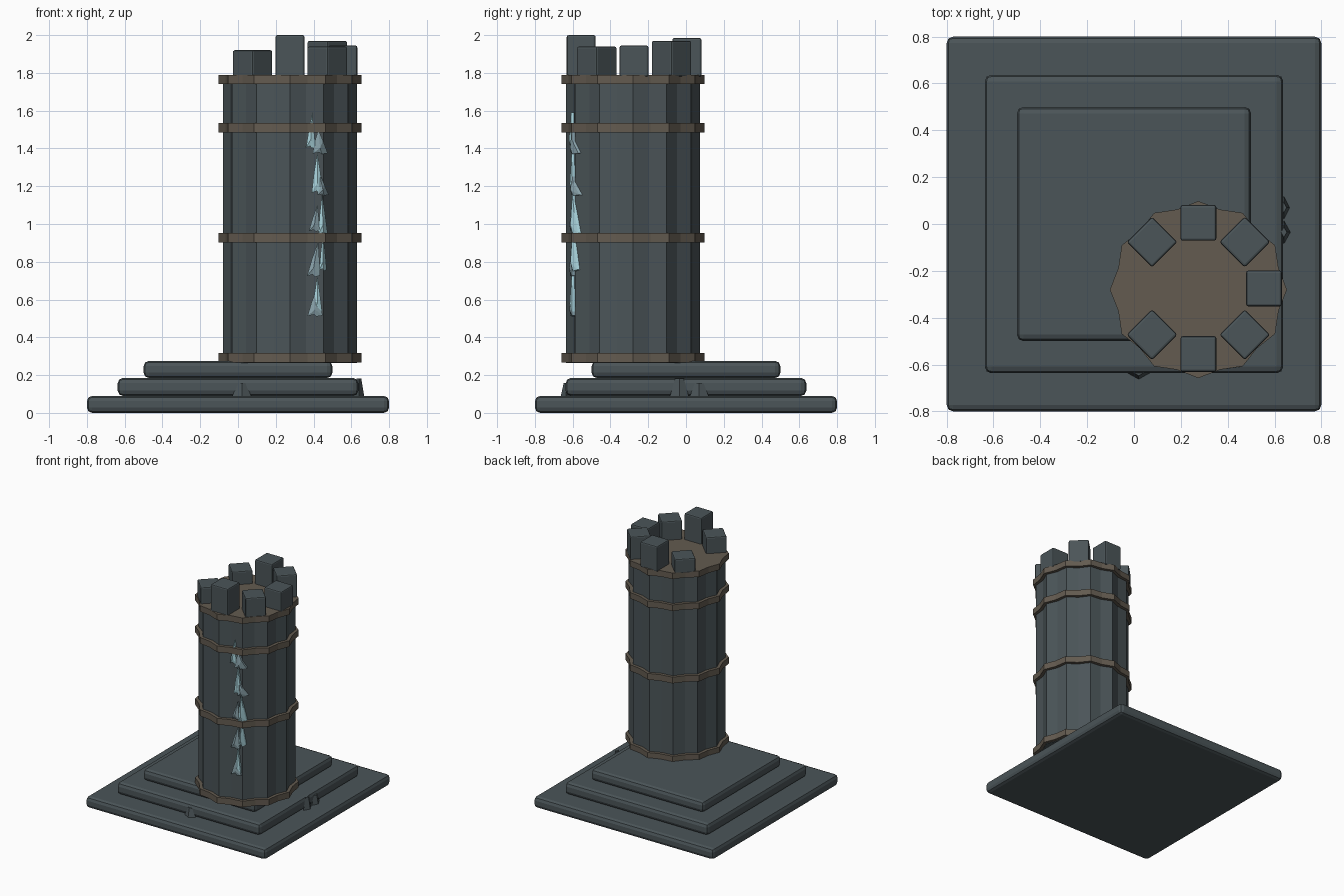
import bpy, bmesh, math
from mathutils import Vector

if "Cube" in bpy.data.objects:
    bpy.data.objects.remove(bpy.data.objects["Cube"])

CX, CY = 0.275, -0.28          # tower axis


def material(name, rgb):
    m = bpy.data.materials.new(name)
    m.diffuse_color = (*rgb, 1)
    m.use_nodes = True
    m.node_tree.nodes["Principled BSDF"].inputs["Base Color"].default_value = m.diffuse_color
    return m


STONE = material("slate_stone", (0.07, 0.09, 0.098))
TRIM = material("brown_trim", (0.125, 0.104, 0.08))
ICE = material("pale_ice", (0.40, 0.66, 0.72))
FROST = material("grey_frost", (0.25, 0.36, 0.40))


def finish(name, bm, mat):
    bmesh.ops.recalc_face_normals(bm, faces=bm.faces)
    me = bpy.data.meshes.new(name)
    bm.to_mesh(me)
    bm.free()
    me.materials.append(mat)
    ob = bpy.data.objects.new(name, me)
    bpy.context.collection.objects.link(ob)
    return ob


def box(name, center, size, mat, bevel, segments, angle=0.0):
    bm = bmesh.new()
    bmesh.ops.create_cube(bm, size=1)
    for v in bm.verts:
        v.co = Vector((v.co.x * size[0], v.co.y * size[1], v.co.z * size[2]))
    bmesh.ops.bevel(bm, geom=bm.edges[:], offset=bevel, segments=segments,
                    profile=0.5, affect='EDGES')
    ob = finish(name, bm, mat)
    ob.location = center
    ob.rotation_euler.z = angle
    return ob


def fluted(name, ridge, valley, z0, z1, mat):
    """Twelve-ridged column slice."""
    bm = bmesh.new()
    ring = []
    for i in range(24):
        a = math.radians(15 * i)
        r = valley if i % 2 else ridge
        ring.append(bm.verts.new((CX + r * math.cos(a), CY + r * math.sin(a), z0)))
    face = bm.faces.new(ring)
    top = bmesh.ops.extrude_face_region(bm, geom=[face])["geom"]
    for v in top:
        if isinstance(v, bmesh.types.BMVert):
            v.co.z = z1
    return finish(name, bm, mat)


# Stepped plinth
for name, half, z0, z1 in (("base_step", 0.80, 0.0, 0.09),
                           ("middle_step", 0.637, 0.09, 0.185),
                           ("upper_step", 0.50, 0.185, 0.275)):
    ob = box(name, (0, 0, (z0 + z1) / 2), (2 * half, 2 * half, z1 - z0), STONE, 0.028, 2)

# Fluted shaft and its trim bands
fluted("tower_shaft", 0.354, 0.328, 0.265, 1.78, STONE)
for i, (z0, z1) in enumerate(((0.268, 0.317), (0.903, 0.953), (1.485, 1.534), (1.742, 1.79))):
    fluted(f"trim_band_{i + 1}", 0.378, 0.354, z0, z1, TRIM)

# Battlement blocks, with one missing on the left
for deg, top in ((0, 1.945), (45, 1.97), (90, 1.985), (135, 1.895),
                 (225, 1.92), (270, 2.0), (315, 1.94)):
    a = math.radians(deg)
    box(f"battlement_{deg}", (CX + 0.28 * math.cos(a), CY + 0.005 + 0.28 * math.sin(a), (top + 1.78) / 2),
        (0.153, 0.153, top - 1.78), STONE, 0.01, 2, a)


# Ice shards running down the shaft
def surface_y(x):
    if x < 0.452:
        return -0.597 + (x - 0.36) * 0.12
    return -0.586 + (x - 0.452) * 1.35


def shard(name, x, z, w, h, lean, mat):
    """Tapered splinter hugging the shaft: pointed top, ragged foot."""
    outline = ((lean, h), (0.25 * w + lean * 0.5, 0.55 * h), (0.5 * w, 0.04 * h),
               (0.1 * w, 0.0), (-0.05 * w, 0.07 * h), (-0.5 * w, 0.02 * h),
               (-0.3 * w + lean * 0.5, 0.5 * h))
    bm = bmesh.new()
    layers = []
    for depth in (0.012, -0.016):
        layers.append([bm.verts.new((x + dx, surface_y(x + dx) + depth, z + dz))
                       for dx, dz in outline])
    back, front = layers
    bm.faces.new(back)
    mid = bm.verts.new((x, surface_y(x) - 0.026, z + 0.25 * h))
    n = len(outline)
    for i in range(n):
        j = (i + 1) % n
        bm.faces.new((front[i], front[j], mid))
        bm.faces.new((back[i], back[j], front[j], front[i]))
    finish(name, bm, mat)


SHARDS = ((0.385, 1.40, 0.05, 0.19, 0.008, ICE), (0.435, 1.37, 0.08, 0.13, -0.01, FROST),
          (0.420, 1.16, 0.06, 0.22, 0.0, ICE), (0.450, 1.15, 0.06, 0.12, -0.02, FROST),
          (0.405, 0.96, 0.06, 0.14, 0.015, FROST), (0.450, 0.94, 0.05, 0.22, -0.005, ICE),
          (0.400, 0.72, 0.07, 0.19, 0.025, FROST), (0.450, 0.75, 0.04, 0.20, 0.0, ICE),
          (0.420, 0.53, 0.05, 0.20, 0.0, ICE), (0.408, 0.51, 0.08, 0.15, 0.01, FROST))
for i, (x, z, w, h, lean, mat) in enumerate(SHARDS):
    shard(f"ice_shard_{i + 1}", x, z, w, h, lean, mat)

# Small stone stumps leaning on the middle step
for i, (x, y, sx, sy, h) in enumerate(((0.02, -0.635, 0.05, 0.028, 0.07),
                                       (0.64, 0.07, 0.025, 0.05, 0.07),
                                       (0.64, -0.035, 0.028, 0.05, 0.095))):
    bm = bmesh.new()
    bmesh.ops.create_cone(bm, cap_ends=True, segments=4, radius1=1, radius2=0.45, depth=1)
    for v in bm.verts:
        v.co = Vector((x + v.co.x * sx, y + v.co.y * sy, 0.088 + (v.co.z + 0.5) * h))
    finish(f"stone_stump_{i + 1}", bm, STONE)
